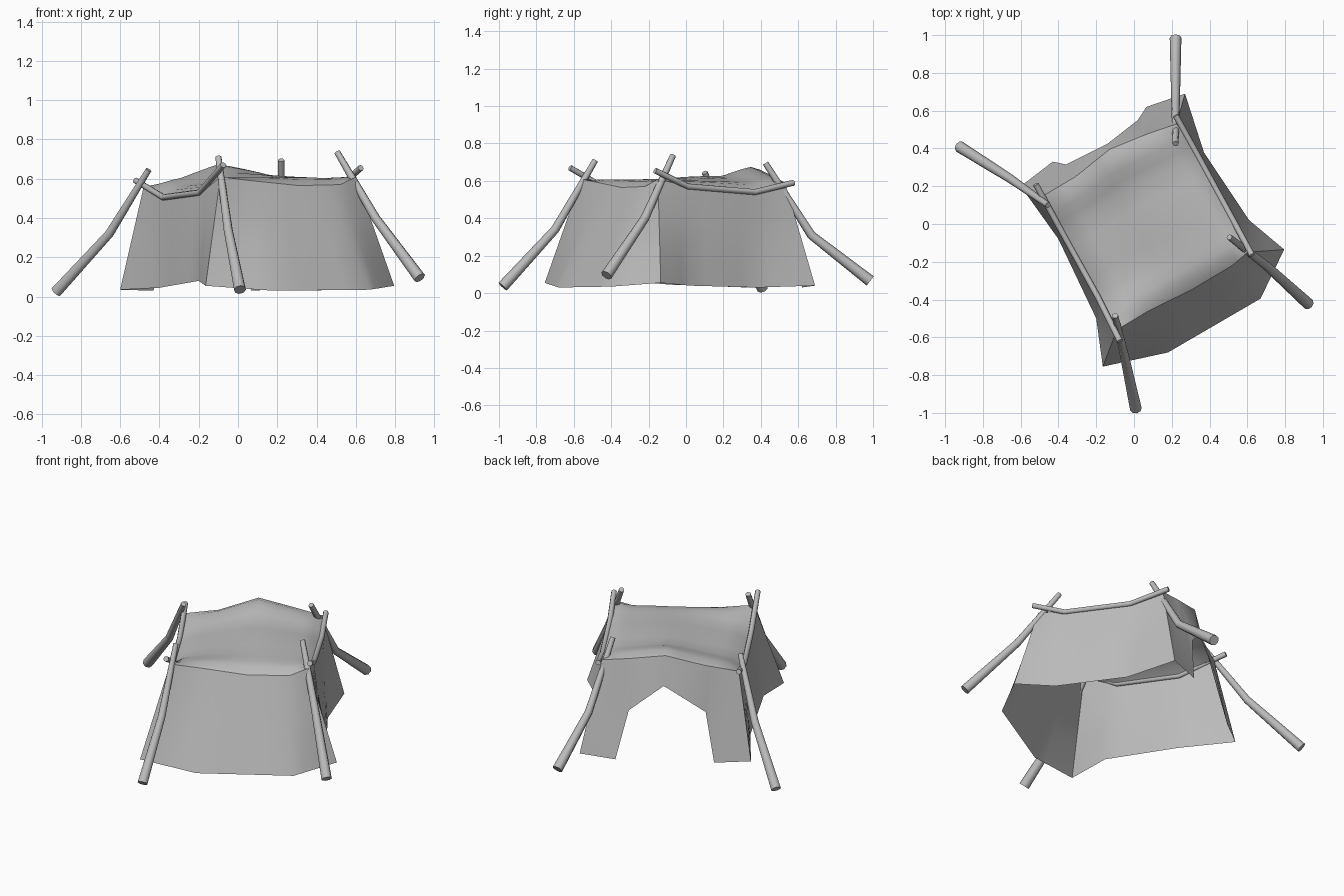
import bpy
from mathutils import Vector

cube = bpy.data.objects.get("Cube")
if cube:
    bpy.data.objects.remove(cube)


def material(name, rgb):
    m = bpy.data.materials.new(name)
    m.use_nodes = True
    m.diffuse_color = (*rgb, 1)
    bsdf = next(n for n in m.node_tree.nodes if n.type == 'BSDF_PRINCIPLED')
    bsdf.inputs["Base Color"].default_value = (*rgb, 1)
    return m


GREY = material("plain grey", (0.5, 0.5, 0.5))


def smooth(ob, angle=0.6):
    bpy.ops.object.select_all(action='DESELECT')
    ob.select_set(True)
    bpy.context.view_layer.objects.active = ob
    if ob.type == 'CURVE':
        bpy.ops.object.convert(target='MESH')
    bpy.ops.object.shade_smooth_by_angle(angle=angle)


def along(points, t):
    """Point at fraction t of a polyline, counted by segment."""
    s = t * (len(points) - 1)
    i = min(int(s), len(points) - 2)
    return Vector(points[i]).lerp(Vector(points[i + 1]), s - i)


def sheet(name, rows):
    """Quad sheet from equal rows of points."""
    n = len(rows[0])
    verts = [p for row in rows for p in row]
    faces = [(r * n + c, r * n + c + 1, (r + 1) * n + c + 1, (r + 1) * n + c)
             for r in range(len(rows) - 1) for c in range(n - 1)]
    me = bpy.data.meshes.new(name)
    me.from_pydata(verts, [], faces)
    me.materials.append(GREY)
    ob = bpy.data.objects.new(name, me)
    bpy.context.collection.objects.link(ob)
    smooth(ob)


def pole(name, points, r_start, r_end):
    """Bent, tapered pole with capped ends."""
    cu = bpy.data.curves.new(name, 'CURVE')
    cu.dimensions = '3D'
    cu.bevel_depth = 1
    cu.bevel_resolution = 2
    cu.use_fill_caps = True
    sp = cu.splines.new('POLY')
    sp.points.add(len(points) - 1)
    for i, p in enumerate(points):
        sp.points[i].co = (*p, 1)
        sp.points[i].radius = r_start + (r_end - r_start) * i / (len(points) - 1)
    cu.materials.append(GREY)
    ob = bpy.data.objects.new(name, cu)
    bpy.context.collection.objects.link(ob)
    smooth(ob, 0.9)


# Roof corners and sagging edges, counter-clockwise from the front corner
A, B = (-.09, -.56, .61), (.6, -.15, .61)
C, D = (.225, .53, .59), (-.48, .15, .56)
front_edge = [A, (.066, -.466, .59), (.31, -.345, .565), (.52, -.22, .57), B]
right_edge = [B, (.53, .01, .57), (.335, .367, .54), C]
door_edge = [C, (.066, .475, .62), (-.13, .395, .66), (-.31, .25, .59), D]
left_edge = [D, (-.38, -.045, .50), (-.195, -.38, .52), A]

# Hem corners
A0, B0 = (-.165, -.755, .055), (.795, -.135, .055)
C0, D0 = (.27, .69, .04), (-.6, .2, .035)

# Roof cloth: blend of the four edges with a soft bulge
N = 12
far_edge, near_left = door_edge[::-1], left_edge[::-1]
rows = []
for j in range(N + 1):
    v = j / N
    row = []
    for i in range(N + 1):
        u = i / N
        p = along(front_edge, u).lerp(along(far_edge, u), v)
        p += along(near_left, v).lerp(along(right_edge, v), u)
        p -= Vector(A).lerp(Vector(B), u).lerp(Vector(D).lerp(Vector(C), u), v)
        p.z += .07 * (16 * u * (1 - u) * v * (1 - v)) ** .5
        row.append(p)
    rows.append(row)
sheet("roof_cloth", rows)


# Plain walls hang from the roof edge to the hem
def wall(name, top, hem):
    steps = [i / N for i in range(N + 1)]
    sheet(name, [[along(hem, t).lerp(along(top, t), k / 3) for t in steps]
                 for k in range(4)])


wall("front_wall", front_edge, [A0, (.18, -.68, .03), (.67, -.395, .035), B0])
wall("right_wall", right_edge, [B0, (.61, .02, .04), (.37, .38, .03), C0])
wall("left_wall", left_edge, [D0, (-.4, -.08, .045), (-.2, -.5, .08), A0])

# Door wall with a pointed opening
hem = [C0, (.066, .62, .03), (.02, .55, .33), (-.14, .425, .48),
       (-.36, .315, .33), (-.43, .33, .03), D0]
fractions = [0, .25, .27, .5, .75, .78, 1]
sheet("door_wall", [[Vector(p) for p in hem],
                    [along(door_edge, t) for t in fractions]])

# Bent corner poles, foot to tip
legs = {
    "front_pole": [(.01, -.98, .035), (-.05, -.70, .34), (-.10, -.485, .71)],
    "right_pole": [(.925, -.425, .095), (.70, -.22, .40), (.505, -.07, .735)],
    "back_pole": [(.22, .985, .065), (.22, .67, .31), (.22, .425, .695)],
    "left_pole": [(-.925, .41, .025), (-.655, .24, .32), (-.455, .10, .645)],
}
for name, pts in legs.items():
    pole(name, pts, .031, .016)

# Sagging rails along the two sides
pole("right_rail", [(.625, -.165, .655), (.53, .01, .57),
                    (.335, .367, .54), (.22, .575, .59)], .016, .016)
pole("left_rail", [(-.52, .21, .59), (-.38, -.045, .505),
                   (-.195, -.38, .53), (-.075, -.62, .67)], .016, .016)
